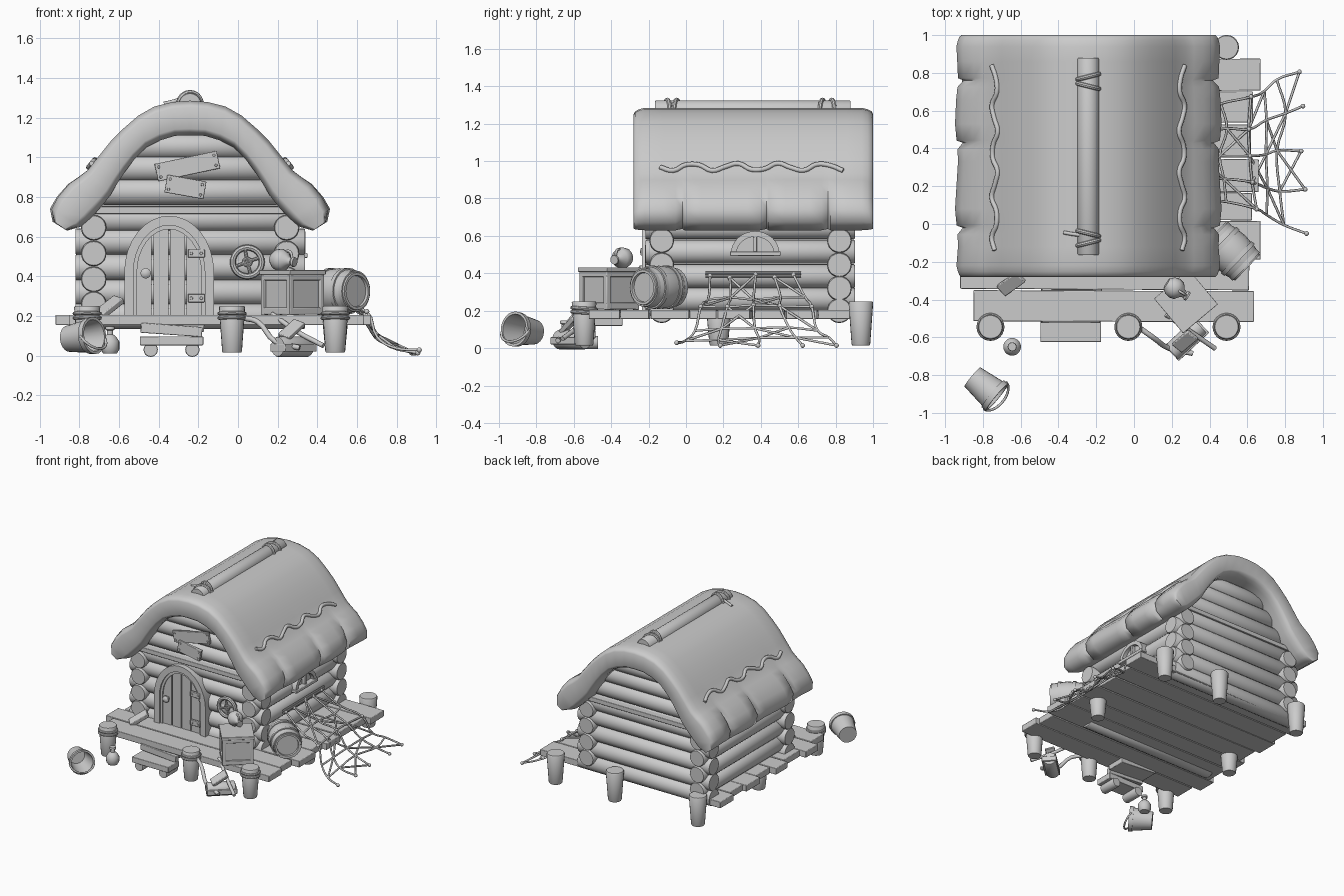
import bpy, bmesh, math, random
from math import sin, cos, pi, radians
from mathutils import Vector, Matrix

if "Cube" in bpy.data.objects:
    bpy.data.objects.remove(bpy.data.objects["Cube"])
random.seed(4)
CX = -0.242                      # centre line of the hut


def finish(name, bm, angle=40, bevel=0):
    bmesh.ops.remove_doubles(bm, verts=bm.verts, dist=1e-5)
    bmesh.ops.recalc_face_normals(bm, faces=bm.faces)
    me = bpy.data.meshes.new(name)
    bm.to_mesh(me)
    bm.free()
    me.polygons.foreach_set("use_smooth", [True] * len(me.polygons))
    me.set_sharp_from_angle(angle=radians(angle))
    ob = bpy.data.objects.new(name, me)
    bpy.context.collection.objects.link(ob)
    if bevel:
        m = ob.modifiers.new("bevel", 'BEVEL')
        m.width = bevel
        m.segments = 2
    return ob


def box(name, c, s, rot=(0, 0, 0), bevel=0.004):
    bm = bmesh.new()
    bmesh.ops.create_cube(bm, size=1, matrix=Matrix.Diagonal((*s, 1)))
    ob = finish(name, bm, bevel=bevel)
    ob.location, ob.rotation_euler = c, [radians(a) for a in rot]
    return ob


def lathe(name, base, axis, prof, n=20):
    """Revolve (radius, height) points about an axis starting at base."""
    bm = bmesh.new()
    rings = [[bm.verts.new((r * cos(2*pi*k/n), r * sin(2*pi*k/n), h)) for k in range(n)] for r, h in prof]
    for a, b in zip(rings, rings[1:]):
        for k in range(n):
            bm.faces.new((a[k], a[(k+1) % n], b[(k+1) % n], b[k]))
    q = Vector(axis).to_track_quat('Z', 'Y').to_matrix().to_4x4()
    bm.transform(Matrix.Translation(base) @ q)
    return finish(name, bm)


def rod(name, p, q, r, r2=None, n=20):
    d = Vector(q) - Vector(p)
    L = d.length
    r2 = r2 or r
    return lathe(name, p, d, [(0, 0), (r*.93, 0), (r, .007), (r2, L-.007), (r2*.93, L), (0, L)], n)


def ring(name, c, axis, R, r):
    prof = [(R + r*cos(t*pi/4), r*sin(t*pi/4)) for t in range(9)]
    return lathe(name, c, axis, prof, 24)


def cord(name, paths, r, res=2):
    cu = bpy.data.curves.new(name, 'CURVE')
    cu.dimensions, cu.bevel_depth, cu.bevel_resolution = '3D', r, res
    cu.resolution_u, cu.use_fill_caps = 4, True
    for pts in paths:
        sp = cu.splines.new('BEZIER')
        sp.bezier_points.add(len(pts) - 1)
        for b, p in zip(sp.bezier_points, pts):
            b.co, b.handle_left_type, b.handle_right_type = p, 'AUTO', 'AUTO'
    ob = bpy.data.objects.new(name, cu)
    bpy.context.collection.objects.link(ob)
    return ob


def band(name, outer, inner, y0, y1):
    """Solid flat band between two x-z outlines."""
    bm = bmesh.new()
    secs = [[bm.verts.new((p[0], y, p[1])) for p, y in ((o, y0), (i, y0), (i, y1), (o, y1))]
            for o, i in zip(outer, inner)]
    for a, b in zip(secs, secs[1:]):
        for k in range(4):
            bm.faces.new((a[k], a[(k+1) % 4], b[(k+1) % 4], b[k]))
    bm.faces.new(secs[0])
    bm.faces.new(secs[-1])
    return finish(name, bm, 35)


def arch(cx, w, z0, zs, h, n=16):
    return [(cx+w, z0)] + [(cx + w*cos(pi*k/n), zs + h*sin(pi*k/n)) for k in range(n+1)] + [(cx-w, z0)]


# thick thatched roof: outer and inner half profiles, mirrored and lofted along y
out = [(0, 1.285), (.09, 1.278), (.18, 1.255), (.26, 1.21), (.335, 1.145), (.40, 1.08), (.46, 1.005), (.515, .935),
       (.56, .9), (.61, .865), (.665, .80), (.698, .74), (.685, .675)]
inn = [(0, 1.11), (.075, 1.108), (.15, 1.085), (.22, 1.05), (.28, .99), (.325, .93), (.365, .87), (.40, .81),
       (.435, .765), (.47, .725), (.51, .685), (.55, .65), (.62, .63)]
mir = lambda L: [(-x, z) for x, z in L[:0:-1]] + L
O, I = mir(out), mir(inn)
creases = (-.02, .43, .76)
st = [(-.28, .62), (-.272, .78), (-.252, .9), (-.22, 1)]
for c in creases:
    st += [(c-.1, 1.0), (c-.035, 1.0), (c, 1.0), (c+.012, 1.0), (c+.1, 1.0)]
st += [(.94, 1), (.972, .9), (.992, .78), (1.0, .62)]
bm = bmesh.new()
rings = []
for y, s in st:
    r = []
    for side in (O, I[::-1]):
        for k, p in enumerate(side):
            q = (I[::-1] if side is not O else O)[k]
            oth = I[k] if side is O else O[len(O)-1-k]
            m = ((p[0]+oth[0])/2, (p[1]+oth[1])/2)
            x, z = m[0]+(q[0]-m[0])*s, m[1]+(q[1]-m[1])*s
            e = max(0, abs(x)-.5)/.2                      # strength towards the eaves
            if y in creases:
                x, z = x*(1-.045*e), z+.012*e
            if -.2 < y < .9 and side is O:
                x *= 1 + .012*e*sin(y*14)
            r.append(bm.verts.new((CX+x, y, z)))
    rings.append(r)
n = len(rings[0])
for a, b in zip(rings, rings[1:]):
    for k in range(n):
        bm.faces.new((a[k], a[(k+1) % n], b[(k+1) % n], b[k]))
for r in (rings[0], rings[-1]):
    for k in range(len(O)-1):
        bm.faces.new((r[k], r[k+1], r[n-2-k], r[n-1-k]))
finish("thatched_roof", bm, 60)
# wavy thatch edges on both slopes
for s in (-1, 1):
    cord("thatch_edge", [[(CX+s*(.495+.016*sin(k*1.9)), -.14+k*.07, .968-.02*sin(k*1.9)) for k in range(15)]], .013)
# ridge pole with rope lashings
rod("ridge_pole", (CX, -.165, 1.267), (CX, .88, 1.267), .058)
for y in (-.1, -.05, .73, .78):
    ring("ridge_lashing", (CX, y, 1.267), (.25*(-1 if y in (-.1, .78) else 1), 1, 0), .06, .012)
cord("rope_end", [[(CX, -.06, 1.31), (CX-.07, -.055, 1.285), (CX-.13, -.045, 1.27)]], .01)

# log walls
for y in (-.13, .82):
    for z in (.2, .32, .445, .575):
        rod("cross_log", (-.82, y, z), (.338, y, z), .066)
    for z, w in ((.69, .53), (.825, .44), (.945, .37), (1.055, .27)):
        rod("gable_log", (CX-w, y, z), (CX+w, y, z), .067)
    box("gable_beam", (CX, y, .733), (1.0, .15, .036))
for x in (-.727, .245):
    for z in (.26, .385, .515, .645):
        rod("side_log", (x, -.217, z), (x, .903, z), .064)

# deck planks and posts
ys = (-.52, -.35, -.19, .02, .17, .35, .53, .70, .875)
ends = ((-.85, .635), (-.92, .61), (-.87, .67), (-.91, .625), (-.86, .66), (-.9, .62), (-.87, .63), (-.91, .67))
for a, b, (x0, x1) in zip(ys, ys[1:], ends):
    box("deck_plank", ((x0+x1)/2, (a+b)/2, .18), (x1-x0, b-a-.006, .05), (0, 0, random.uniform(-.4, .4)))
for x in (-.76, -.03, .49):
    for y, top in ((-.545, .25), (.175, .2), (.935, .25)):
        if x == -.03 and y == .175:
            continue
        rod("deck_post", (x, y, .015), (x, y, top), .05, .066)
        if y < 0:
            for z in (.19, .212):
                ring("post_rope", (x, y, z), (0, .06, 1), .064, .01)

# arched door
DX = -.347
band("door_frame", arch(DX, .226, .2, .42, .285), arch(DX, .18, .2, .42, .237), -.235, -.13)
band("door_inner_frame", arch(DX, .182, .2, .42, .239), arch(DX, .162, .2, .42, .217), -.222, -.13)
top = lambda x: .42 + .225*math.sqrt(max(0, 1-((x-DX)/.17)**2))
for k in range(4):
    x0 = DX-.168+k*.084
    xs = [x0+.004+.076*j/4 for j in range(5)]
    band("door_plank", [(x, top(x)) for x in xs], [(x, .2) for x in xs], -.212, -.13)
lathe("door_knob", (-.465, -.205, .415), (0, -1, 0), [(0, 0), (.012, 0), (.012, .02), (.026, .03), (.026, .042), (.014, .052), (0, .053)])
for z in (.515, .29):
    box("hinge", (-.21, -.232, z), (.085, .02, .042))
    for x in (-.235, -.185):
        lathe("hinge_rivet", (x, -.24, z), (0, -1, 0), [(.009, 0), (.007, .006), (0, .007)], 8)

# boards nailed across the gable
for x, z, w, a in ((-.255, .955, .32, -12), (-.265, .85, .2, 10)):
    y = -.215 - .012*(a > 0)
    box("gable_board", (x, y, z), (w, .022, .09), (0, a, 0))
    for sx in (-1, 1):
        for sz in (-1, 1):
            p = Matrix.Rotation(radians(a), 3, 'Y') @ Vector((sx*(w/2-.018), 0, sz*.026))
            lathe("nail", (x+p.x, y-.01, z+p.z), (0, -1, 0), [(.008, 0), (.006, .006), (0, .007)], 8)

# round front window with broken glazing bars
W = Vector((.047, -.205, .472))
ring("round_window", W, (0, 1, 0), .073, .015)
lathe("window_back", W+Vector((0, .03, 0)), (0, -1, 0), [(.07, 0), (.07, .012), (0, .012)])
for a in (20, 100, 200, 285):
    rod("window_bar", W, W+Vector((cos(radians(a)), 0, sin(radians(a))))*.07, .008, n=8)
ring("window_hub", W, (0, 1, 0), .018, .008)

# half-round side window
for name, parts in (("side_window_frame", (arch(0, .13, 0, .005, .12), arch(0, .1, 0, .005, .09), -.03, .05)),
                    ("side_window_back", (arch(0, .1, 0, .005, .09), [(0, 0)]*19, 0, .03))):
    ob = band(name, *parts)
    ob.location, ob.rotation_euler = (.31, .37, .50), (0, 0, pi/2)
box("side_window_sill", (.315, .37, .505), (.07, .27, .024))
box("side_window_mullion", (.322, .37, .55), (.03, .02, .1))

# crate with recessed panels
C, R = Vector((.275, -.41, .205)), Matrix.Rotation(radians(40), 3, 'Z')
for name, o, s in [("crate_core", (0, 0, .1), (.205, .205, .19)), ("crate_base", (0, 0, .02), (.228, .228, .035)),
                   ("crate_rim", (0, 0, .19), (.228, .228, .03)), ("crate_lid", (0, 0, .215), (.24, .24, .024))] + \
        [("crate_post", (sx*.1, sy*.1, .1), (.028, .028, .2)) for sx in (-1, 1) for sy in (-1, 1)]:
    box(name, C + R @ Vector(o), s, (0, 0, 40))
# jug lying on the crate
jd = Vector((.8, -.5, -.12)).normalized()
jc = Vector((.215, -.34, .482))
lathe("jug", jc-jd*.05, jd, [(0, 0), (.03, 0), (.05, .022), (.057, .05), (.05, .078), (.022, .1), (.018, .115), (.026, .125), (.024, .135), (0, .135)])
cord("jug_handle", [[jc+jd*.02+Vector((0, 0, .045)), jc+jd*.055+Vector((0, 0, .05)), jc+jd*.07+Vector((0, 0, .015))]], .007)

# barrel lying on its side
bd = Vector((.72, -.69, 0))
bc = Vector((.51, -.145, .325)) - bd*.125
lathe("barrel", bc, bd, [(0, .015), (.078, .015), (.08, 0), (.094, 0), (.108, .05), (.116, .125), (.108, .2),
                         (.094, .25), (.08, .25), (.078, .235), (0, .235)], 24)
for h, r in ((.02, .099), (.07, .112), (.18, .112), (.23, .099)):
    lathe("barrel_hoop", bc+bd*h, bd, [(r-.01, -.012), (r+.005, -.012), (r+.005, .012), (r-.01, .012)], 24)

# bucket on the ground
kd = Vector((.76, -.63, .1)).normalized()
kb = Vector((-.855, -.81, .085))
lathe("bucket", kb, kd, [(0, 0), (.066, 0), (.085, .14), (.092, .14), (.094, .17), (.08, .17), (.06, .015), (0, .015)], 24)
u, v = kd.cross(Vector((0, 0, 1))).normalized(), kd.cross(Vector((0, 0, 1))).cross(kd).normalized()
cord("bucket_handle", [[kb+kd*(.155+.045*sin(pi*k/8))+u*.092*cos(pi*k/8)-v*.07*sin(pi*k/8) for k in range(9)]], .007)

# bottle beside the post
lathe("bottle", (-.645, -.65, .012), (0, 0, 1), [(0, 0), (.035, 0), (.047, .02), (.047, .06), (.03, .085), (.016, .095),
                                               (.016, .115), (.024, .12), (.022, .135), (0, .135)])
# front steps on half logs
box("upper_step", (-.33, -.415, .155), (.32, .15, .05), (0, 4, 0))
box("upper_step_front", (-.335, -.505, .13), (.31, .04, .05), (0, 4, 0))
box("lower_step", (-.335, -.555, .075), (.32, .14, .045))
for x in (-.44, -.23):
    rod("step_log", (x, -.615, .03), (x, -.47, .03), .036)

# loose boards, split log and bent sticks
box("leaning_board", (-.65, -.315, .245), (.15, .07, .03), (15, -33, 35))
rod("split_log", (.2, -.68, .045), (.35, -.54, .045), .052)
box("split_log_slab", (.28, -.61, .04), (.22, .11, .04), (0, 0, 43))
box("broken_board", (.27, -.62, .13), (.13, .07, .025), (20, -35, 40))
cord("bent_stick", [[(.03, -.55, .19), (.1, -.6, .17), (.19, -.66, .07), (.31, -.685, .04)]], .014)
cord("long_stick", [[(.17, -.48, .21), (.3, -.57, .12), (.43, -.66, .05)]], .013)

# fishing net draped from the side wall over the deck
for z in (.385, .402):
    rod("net_rail", (.325, .105, z), (.325, .615, z), .008, n=8)
drop = ((.33, .385), (.47, .27), (.63, .222), (.71, .1), (.78, .045), (.90, .018))
net = [[Vector((x+random.uniform(-.025, .025)*(i > 0), .14+.43*j/4+(j-1.7)*.022*i+random.uniform(-.02, .02),
                max(.014, z+random.uniform(-.012, .012)))) for j in range(5)] for i, (x, z) in enumerate(drop)]
paths = [[net[i][j] for i in range(6)] for j in range(5)] + net[1:5]
paths += [[net[i][j], net[i+1][j+(1 if (i+j) % 2 else -1)]] for i in range(5) for j in range(1, 4)]
cord("fishing_net", paths, .007, 1)
for p in net[0] + net[2] + net[5]:
    lathe("net_float", p-Vector((0, 0, .013)), (0, 0, 1), [(.013*sin(pi*k/6), .013-.013*cos(pi*k/6)) for k in range(7)], 10)
